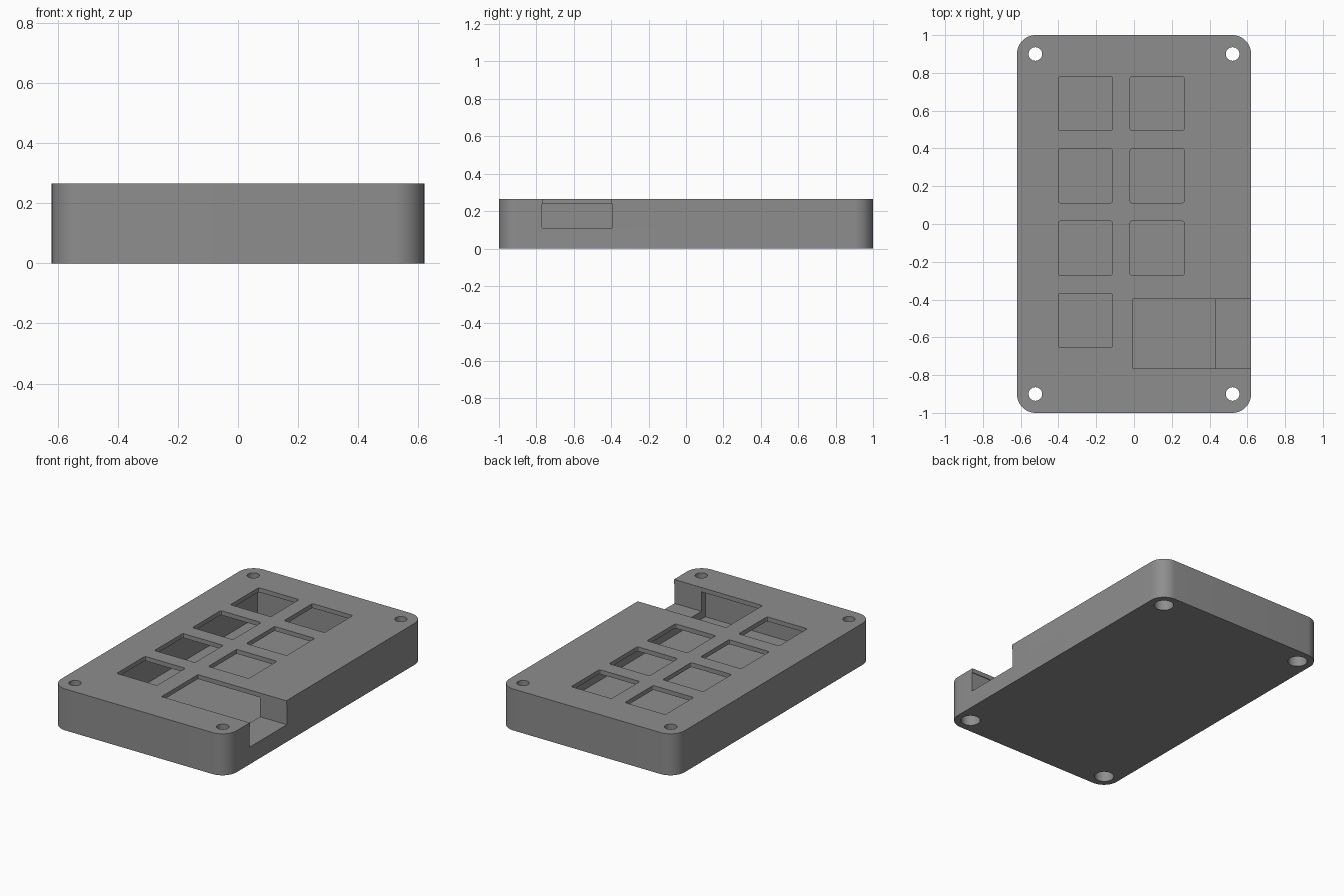
import bpy, bmesh, math

if "Cube" in bpy.data.objects:
    bpy.data.objects.remove(bpy.data.objects["Cube"])

grey = bpy.data.materials.new("mid grey")
grey.diffuse_color = (0.27, 0.27, 0.27, 1)
grey.use_nodes = True
grey.node_tree.nodes["Principled BSDF"].inputs["Base Color"].default_value = grey.diffuse_color


def prism(name, x0, x1, y0, y1, z0, z1, r=0.0, seg=8):
    """Upright block with rounded vertical corners."""
    pts = []
    corners = [(x1, y1, -1, -1), (x0, y1, 1, -1), (x0, y0, 1, 1), (x1, y0, -1, 1)]
    for i, (x, y, sx, sy) in enumerate(corners):
        if r == 0:
            pts.append((x, y))
            continue
        for k in range(seg + 1):
            a = math.pi / 2 * (i + k / seg)
            pts.append((x + sx * r + r * math.cos(a), y + sy * r + r * math.sin(a)))
    bm = bmesh.new()
    face = bm.faces.new([bm.verts.new((x, y, z0)) for x, y in pts])
    res = bmesh.ops.extrude_face_region(bm, geom=[face])
    top = [v for v in res["geom"] if isinstance(v, bmesh.types.BMVert)]
    bmesh.ops.translate(bm, verts=top, vec=(0, 0, z1 - z0))
    bmesh.ops.recalc_face_normals(bm, faces=bm.faces)
    me = bpy.data.meshes.new(name)
    bm.to_mesh(me)
    bm.free()
    ob = bpy.data.objects.new(name, me)
    bpy.context.collection.objects.link(ob)
    return ob


def cylinder(name, x, y, r, z0, z1):
    return prism(name, x - r, x + r, y - r, y + r, z0, z1, r - 1e-5, 8)


H = 0.265
case = prism("case", -0.62, 0.62, -1, 1, 0, H, 0.1, 12)
case.data.materials.append(grey)

# inner cavity under the thin top plate
cutters = [prism("cavity_cutter", -0.43, 0.43, -0.81, 0.81, 0.06, 0.237)]

# switch holes: two columns, the last place of the right one is left out
for col, x in enumerate((-0.2575, 0.1225)):
    for row in range(4 - col):
        y = 0.638 - 0.383 * row
        cutters.append(prism("switch_cutter", x - 0.143, x + 0.143,
                             y - 0.143, y + 0.143, 0.2, 0.3, 0.01, 3))

# controller window in the top and port notch in the right wall
cutters.append(prism("window_cutter", -0.005, 0.7, -0.765, -0.398, 0.2, 0.3))
cutters.append(prism("port_cutter", 0.40, 0.7, -0.77, -0.392, 0.11, 0.237))

# screw holes, wider at the bottom
for x in (-0.522, 0.522):
    for y in (-0.9, 0.9):
        cutters.append(cylinder("screw_cutter", x, y, 0.036, -0.1, 0.4))
        cutters.append(cylinder("screw_head_cutter", x, y, 0.058, -0.1, 0.08))

for c in cutters:
    c.hide_render = True
    m = case.modifiers.new(c.name, "BOOLEAN")
    m.operation = "DIFFERENCE"
    m.solver = "EXACT"
    m.object = c

# bake the cuts and drop the cutters
dg = bpy.context.evaluated_depsgraph_get()
mesh = bpy.data.meshes.new_from_object(case.evaluated_get(dg))
case.modifiers.clear()
case.data = mesh
mesh.materials.clear()
mesh.materials.append(grey)
for p in mesh.polygons:
    p.material_index = 0
for c in cutters:
    bpy.data.objects.remove(c)

bpy.context.view_layer.objects.active = case
case.select_set(True)
bpy.ops.object.shade_smooth_by_angle(angle=math.radians(30))
